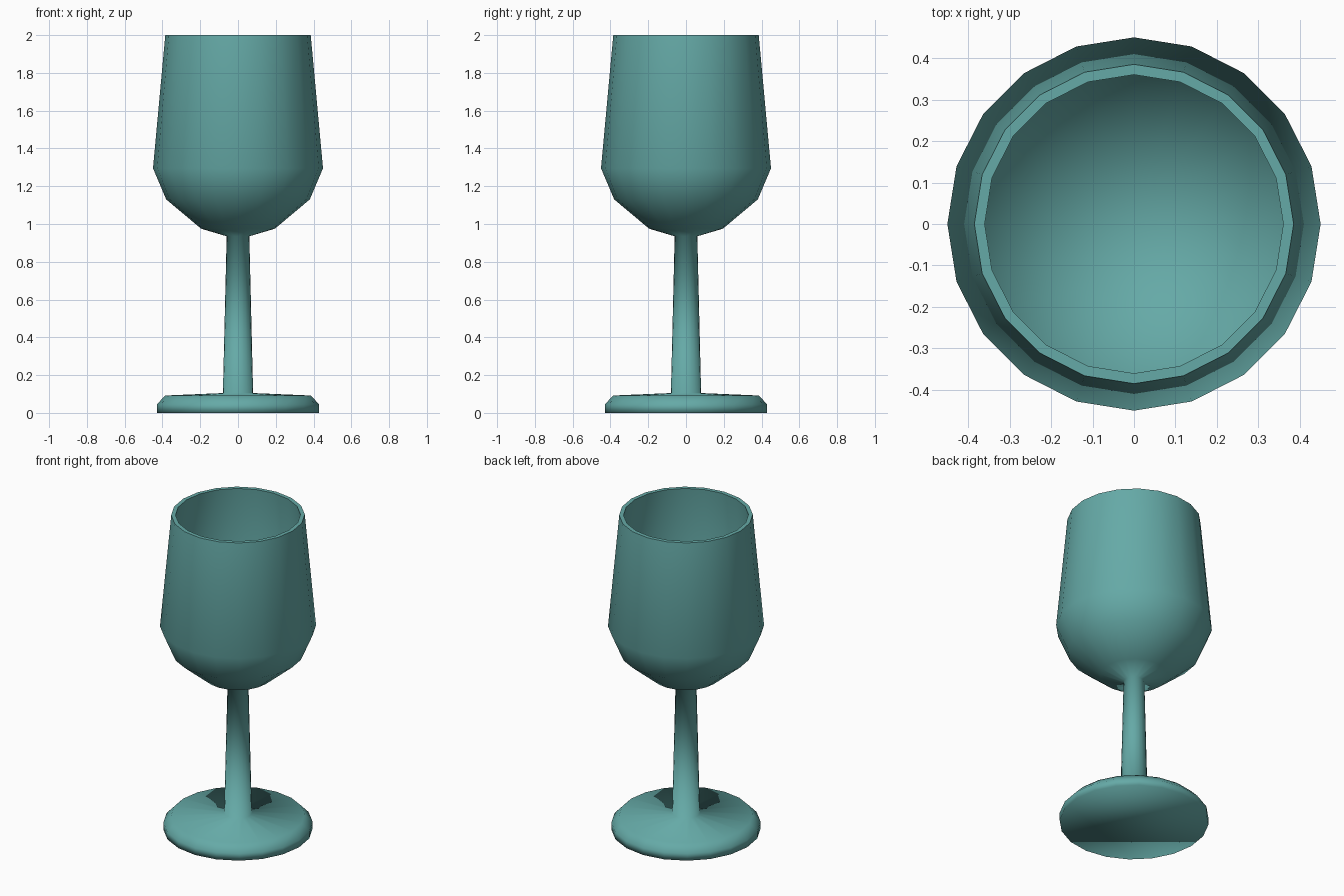
import bpy, bmesh, math

if "Cube" in bpy.data.objects:
    bpy.data.objects.remove(bpy.data.objects["Cube"])

SIDES = 20

# Profile (radius, height) from the underside of the foot up to the rim and down inside the bowl
profile = [
    (0.43, 0.0), (0.43, 0.045), (0.385, 0.092), (0.08, 0.105),        # foot
    (0.06, 0.935),                                                    # stem
    (0.195, 0.975), (0.38, 1.13), (0.45, 1.295), (0.385, 2.0),        # bowl outside
    (0.36, 2.0), (0.425, 1.3), (0.36, 1.147), (0.18, 1.0),            # bowl inside
]

teal = bpy.data.materials.new("teal")
teal.diffuse_color = (0.13, 0.40, 0.385, 1)
teal.use_nodes = True
teal.node_tree.nodes["Principled BSDF"].inputs["Base Color"].default_value = teal.diffuse_color

# Lathe the profile around z
bm = bmesh.new()
rings = []
for r, z in profile:
    rings.append([bm.verts.new((r * math.cos(2 * math.pi * i / SIDES),
                                r * math.sin(2 * math.pi * i / SIDES), z))
                  for i in range(SIDES)])
for a, b in zip(rings, rings[1:]):
    for i in range(SIDES):
        j = (i + 1) % SIDES
        bm.faces.new((a[i], a[j], b[j], b[i]))

# Underside of the foot and bottom of the bowl interior
bm.faces.new(list(reversed(rings[0])))
centre = bm.verts.new((0, 0, 0.96))
for i in range(SIDES):
    bm.faces.new((rings[-1][i], rings[-1][(i + 1) % SIDES], centre))

# Smooth everywhere, with sharp edges around the rim
for f in bm.faces:
    f.smooth = True
for e in bm.edges:
    if all(v.co.z > 1.99 for v in e.verts):
        r0, r1 = (math.hypot(v.co.x, v.co.y) for v in e.verts)
        e.smooth = abs(r0 - r1) > 0.005
bmesh.ops.recalc_face_normals(bm, faces=bm.faces[:])

mesh = bpy.data.meshes.new("goblet")
bm.to_mesh(mesh)
bm.free()
mesh.materials.append(teal)
goblet = bpy.data.objects.new("goblet", mesh)
bpy.context.collection.objects.link(goblet)
